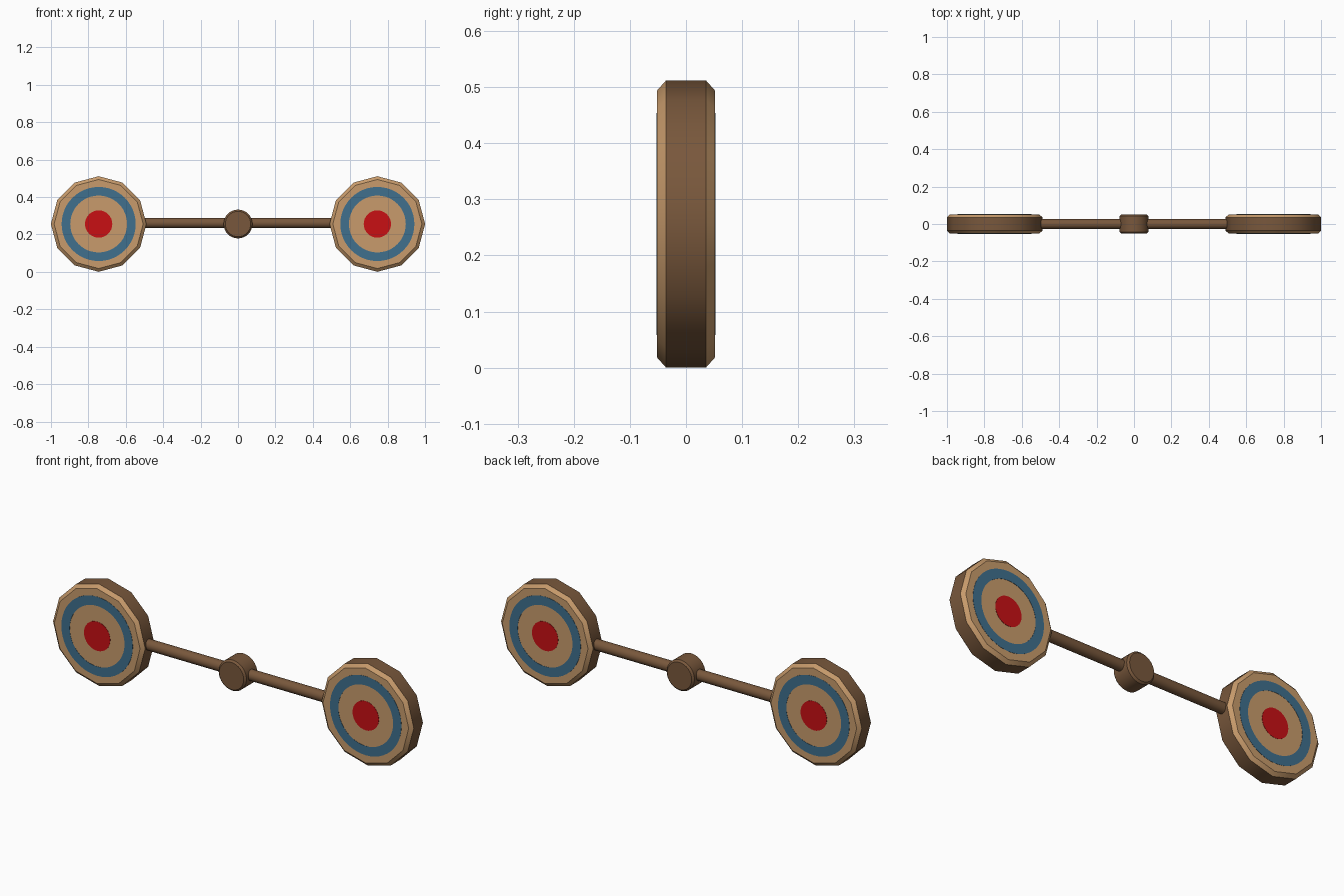
import bpy, bmesh, math
from mathutils import Matrix

if "Cube" in bpy.data.objects:
    bpy.data.objects.remove(bpy.data.objects["Cube"])

CZ = 0.256   # height of the shared axis


def material(name, rgb):
    m = bpy.data.materials.new(name)
    m.diffuse_color = (*rgb, 1)
    m.use_nodes = True
    m.node_tree.nodes["Principled BSDF"].inputs["Base Color"].default_value = m.diffuse_color
    return m


brown = material("brown wood", (0.19, 0.097, 0.045))
tan = material("tan wood", (0.58, 0.33, 0.15))
blue = material("blue paint", (0.05, 0.16, 0.27))
red = material("red paint", (0.58, 0.005, 0.007))


def lathe(name, profile, sides, mats, loc, axis="Y", closed=False, rule=None):
    """Turn (radius, offset) points about an axis; ends are capped unless closed."""
    bm = bmesh.new()
    rings = []
    for r, h in profile:
        rings.append([bm.verts.new((r * math.cos(2 * math.pi * i / sides),
                                    r * math.sin(2 * math.pi * i / sides), h))
                      for i in range(sides)])
    pairs = list(zip(rings, rings[1:]))
    if closed:
        pairs.append((rings[-1], rings[0]))
    for a, b in pairs:
        for i in range(sides):
            j = (i + 1) % sides
            bm.faces.new((a[i], a[j], b[j], b[i]))
    if not closed:
        bm.faces.new(rings[0])
        bm.faces.new(rings[-1])
    bmesh.ops.recalc_face_normals(bm, faces=bm.faces)
    if rule:
        for f in bm.faces:
            f.material_index = rule(f)
    turn = (Matrix.Rotation(math.pi / 2, 4, "X") if axis == "Y"
            else Matrix.Rotation(math.pi / 2, 4, "Y"))
    bm.transform(turn)
    me = bpy.data.meshes.new(name)
    bm.to_mesh(me)
    bm.free()
    for m in mats:
        me.materials.append(m)
    ob = bpy.data.objects.new(name, me)
    ob.location = loc
    bpy.context.collection.objects.link(ob)
    bpy.ops.object.select_all(action="DESELECT")
    ob.select_set(True)
    bpy.context.view_layer.objects.active = ob
    bpy.ops.object.shade_smooth_by_angle(angle=math.radians(35))
    return ob


# crossbar and central hub
lathe("crossbar", [(0.027, -0.51), (0.027, 0.51)], 16, [brown], (0, 0, 0.261), "X")
lathe("hub", [(0.068, -0.052), (0.077, -0.043), (0.077, 0.043), (0.068, 0.052)],
      32, [brown], (0, 0, CZ))

T = 0.0515   # half thickness of a target
for side, sx in (("left", -1), ("right", 1)):
    x = sx * 0.745
    # chamfered twelve-sided board: brown rim, tan chamfers and faces
    lathe(side + "_target_board",
          [(0.238, -T), (0.2555, -0.036), (0.2555, 0.036), (0.238, T)], 12,
          [tan, brown], (x, 0, CZ),
          rule=lambda f: 1 if abs(f.normal.z) < 0.1 else 0)
    # painted ring and bullseye on both faces
    for face, sy in (("front", -1), ("back", 1)):
        y = sy * T
        lathe(f"{side}_{face}_ring",
              [(0.152, -0.001), (0.198, -0.001), (0.198, 0.001), (0.152, 0.001)],
              48, [blue], (x, y, CZ), closed=True)
        lathe(f"{side}_{face}_bullseye", [(0.073, -0.001), (0.073, 0.001)],
              32, [red], (x, y, CZ))
